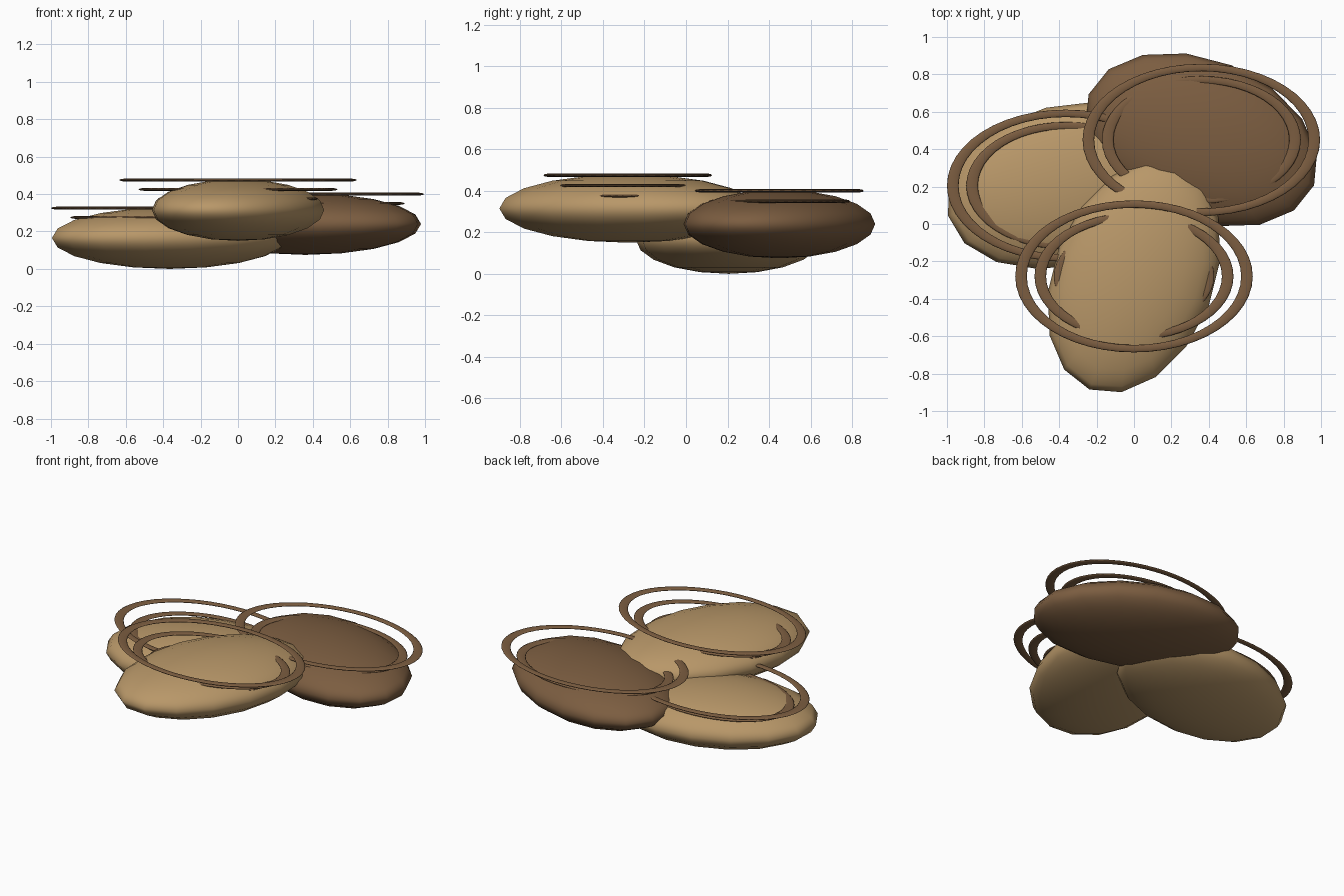
import bpy
import math

cube = bpy.data.objects.get("Cube")
if cube:
    bpy.data.objects.remove(cube, do_unlink=True)


def make_material(name, color):
    mat = bpy.data.materials.new(name)
    mat.use_nodes = True
    mat.diffuse_color = color
    bsdf = mat.node_tree.nodes["Principled BSDF"]
    bsdf.inputs["Base Color"].default_value = color
    bsdf.inputs["Roughness"].default_value = 0.8
    return mat


tan = make_material("tan", (0.48, 0.31, 0.14, 1))
brown = make_material("brown", (0.20, 0.11, 0.052, 1))

LENGTH, WIDTH, HEIGHT = 0.65, 0.43, 0.165   # half sizes of a shell
RING_TUBE = 0.031
RING_SQUASH = 0.64                          # ring depth over ring width


def finish(obj, name, mat):
    obj.name = name
    obj.data.name = name
    obj.data.materials.append(mat)
    bpy.ops.object.shade_smooth()


def add_shell(name, center, turn, mat):
    # Flattened low-poly ellipsoid turned about the vertical axis
    bpy.ops.mesh.primitive_uv_sphere_add(segments=16, ring_count=10, radius=1,
                                         location=center, rotation=(0, 0, turn))
    obj = bpy.context.object
    obj.scale = (LENGTH, WIDTH, HEIGHT)
    finish(obj, name + "_shell", mat)


def add_rings(name, center):
    # Three flat growth rings, each smaller and lower than the one before
    for i in range(3):
        x, y, z = center
        bpy.ops.mesh.primitive_torus_add(
            location=(x, y, z + 0.16 - 0.05 * i),
            major_radius=0.604 - 0.103 * i, minor_radius=RING_TUBE,
            major_segments=48, minor_segments=8)
        obj = bpy.context.object
        obj.scale = (1, RING_SQUASH, 0.25)
        finish(obj, f"{name}_ring_{i + 1}", brown)


# Pile of three overlapping shells
shells = [
    ("right", (-0.365, 0.205, 0.165), math.radians(14.3), tan),
    ("left", (0.36, 0.45, 0.24), math.radians(-22), brown),
    ("front", (0, -0.28, 0.315), math.radians(68.5), tan),
]
for name, center, turn, mat in shells:
    add_shell(name, center, turn, mat)
    add_rings(name, center)
